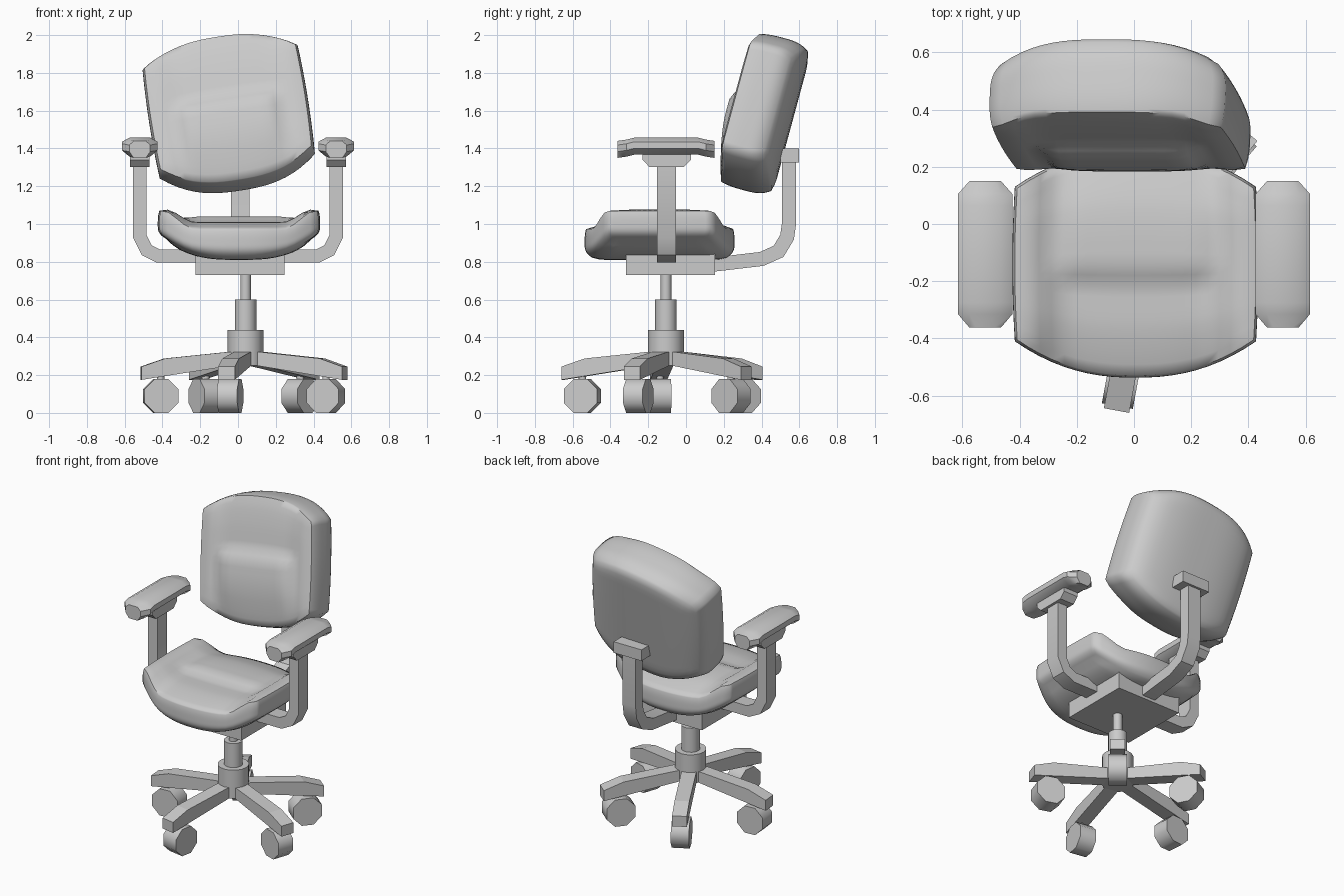
import bpy, bmesh
from math import radians, pi
from mathutils import Matrix, Vector

if "Cube" in bpy.data.objects:
    bpy.data.objects.remove(bpy.data.objects["Cube"])

CX, CY = 0.04, -0.106          # column axis


def finish(name, bm, matrix=None, smooth=None):
    bmesh.ops.recalc_face_normals(bm, faces=bm.faces)
    me = bpy.data.meshes.new(name)
    bm.to_mesh(me)
    bm.free()
    ob = bpy.data.objects.new(name, me)
    bpy.context.collection.objects.link(ob)
    if matrix is not None:
        me.transform(matrix)
    if smooth:
        bpy.ops.object.select_all(action='DESELECT')
        bpy.context.view_layer.objects.active = ob
        ob.select_set(True)
        bpy.ops.object.shade_smooth_by_angle(angle=radians(smooth))
    return ob


def loft(name, sections, matrix=None, smooth=None):
    """Skin a list of equal-length point loops and cap both ends."""
    bm = bmesh.new()
    rings = [[bm.verts.new(p) for p in s] for s in sections]
    n = len(rings[0])
    for a, b in zip(rings, rings[1:]):
        for i in range(n):
            j = (i + 1) % n
            bm.faces.new((a[i], a[j], b[j], b[i]))
    bm.faces.new(rings[0])
    bm.faces.new(rings[-1])
    return finish(name, bm, matrix, smooth)


def prism(name, profile, axis, lo, hi, matrix=None):
    """Extrude a 2D profile (horizontal, z) along x or y."""
    place = (lambda t, p: (t, p[0], p[1])) if axis == 'x' else (lambda t, p: (p[0], t, p[1]))
    return loft(name, [[place(t, p) for p in profile] for t in (lo, hi)], matrix)


def box(name, x, y, z):
    return prism(name, [(x[0], z[0]), (x[1], z[0]), (x[1], z[1]), (x[0], z[1])], 'y', *y)


def bent_bar(name, path, thick, axis, lo, hi):
    """Flat bar following a 2D path with mitred bends."""
    pts = [Vector(p) for p in path]
    left, right = [], []
    for i, p in enumerate(pts):
        d0 = (p - pts[i - 1]).normalized() if i else (pts[1] - p).normalized()
        d1 = (pts[i + 1] - p).normalized() if i < len(pts) - 1 else d0
        t = (d0 + d1).normalized()
        nrm = Vector((-t.y, t.x)) * (thick / 2 / max(0.5, t.dot(d0)))
        left.append(p + nrm)
        right.append(p - nrm)
    place = (lambda t, p: (t, p[0], p[1])) if axis == 'x' else (lambda t, p: (p[0], t, p[1]))
    secs = [[place(lo, a), place(hi, a), place(hi, b), place(lo, b)] for a, b in zip(left, right)]
    return loft(name, secs, smooth=35)


def cylinder(name, r, depth, segs, matrix, smooth=50):
    bm = bmesh.new()
    bmesh.ops.create_cone(bm, cap_ends=True, segments=segs, radius1=r, radius2=r, depth=depth)
    return finish(name, bm, matrix, smooth)


def ss(a, b, t):
    t = min(1, max(0, (t - a) / (b - a)))
    return t * t * (3 - 2 * t)


def cushion(name, w, d, bottom, top, arch, bolster, ridge, drop, inset, plan, matrix):
    """Padded slab: rounded plan, raised side bolsters, stepped middle panel."""
    bm = bmesh.new()
    bmesh.ops.create_cube(bm, size=2)
    bmesh.ops.subdivide_edges(bm, edges=bm.edges[:], cuts=19, use_grid_fill=True)
    for vert in bm.verts:
        u, v, s = vert.co
        au, av = abs(u), abs(v)
        k = 1 - inset[0] * max(0, -s) ** 3 - inset[1] * max(0, s) ** 3
        rim = 0.012 * ss(.85, 1, max(au, av))
        zb = bottom + arch * au ** 3 + rim
        zt = top + bolster * ss(.55, .95, au) - drop * ss(.5, 1, av) * (1 - ss(.7, 1, au)) - rim
        zt += ridge * ss(-.2, -.02, v) * (1 - ss(.2, 1.1, v)) * (1 - ss(.55, .7, au))
        vert.co = (w * u * k * (1 - .02 * v * v),
                   d * v * k * (1 - plan[0] * au ** plan[1]),
                   zb + (zt - zb) * (s + 1) / 2)
    return finish(name, bm, matrix, 60)


# Seat and backrest cushions
cushion('seat', .43, .397, .81, 1.01, .10, .072, .03, .025, (.1, .02), (.32, 2.3),
        Matrix.Translation((0.005, -.14, 0)))
upright = Matrix(((-1, 0, 0, 0), (0, 0, -1, 0), (0, -1, 0, 0), (0, 0, 0, 1)))
tilt = Matrix.Rotation(radians(-9), 4, 'Y') @ Matrix.Rotation(radians(-15), 4, 'X')
cushion('backrest', .425, .407, -.147, .155, .06, .015, .04, .01, (.08, .03), (.29, 2.6),
        Matrix.Translation((-.047, .418, 1.58)) @ tilt @ upright)

# Seat plate and backrest support
box('seat_plate', (-.225, .247), (-.317, .153), (.73, .85))
bent_bar('back_support', [(.10, .78), (.40, .815), (.49, .855), (.535, .93), (.545, 1.0), (.545, 1.35)],
         .075, 'x', -.036, .06)
box('back_bracket', (-.09, .115), (.50, .598), (1.326, 1.40))

# Armrests
pad_profile = [(-.095, 1.40), (-.095, 1.435), (-.055, 1.457), (.055, 1.457),
               (.095, 1.435), (.095, 1.40), (.055, 1.367), (-.055, 1.367)]
pad_stations = [(-.362, .58, -.017), (-.315, 1, -.01), (-.275, 1, 0),
                (.065, 1, 0), (.105, 1, -.01), (.15, .58, -.017)]
for side, s in (('left', -1), ('right', 1)):
    bent_bar('arm_post_' + side,
             [(s * .52, 1.33), (s * .52, .935), (s * .484, .862), (s * .42, .83), (s * .2, .83)],
             .07, 'y', -.153, -.053)
    prism('arm_bracket_' + side, [(-.23, 1.37), (-.23, 1.34), (-.195, 1.303), (-.01, 1.303),
                                  (.026, 1.34), (.026, 1.37)], 'x', s * .52 - .052, s * .52 + .052)
    loft('arm_pad_' + side, [[(s * .52 + x * k, y, z + dz) for x, z in pad_profile]
                             for y, k, dz in pad_stations], smooth=40)

# Gas column
for name, r, z0, z1 in (('column_hub', .095, .25, .44), ('column_sleeve', .057, .43, .60),
                        ('column_rod', .028, .59, .74)):
    cylinder(name, r, z1 - z0, 16, Matrix.Translation((CX, CY, (z0 + z1) / 2)))

# Five-star base with casters
leg_profile = [(0, .325), (.10, .322), (.43, .288), (.555, .245), (.555, .175), (.08, .25), (0, .25)]
for i, angle in enumerate((-100.5, -19, 50, 118, 184)):
    m = Matrix.Translation((CX, CY, 0)) @ Matrix.Rotation(radians(angle), 4, 'Z')
    prism(f'base_leg_{i + 1}', leg_profile, 'y', -.045, .045, m)
    cylinder(f'caster_stem_{i + 1}', .02, .08, 8, m @ Matrix.Translation((.45, 0, .18)))
    cylinder(f'caster_wheel_{i + 1}', .0965, .11, 8, m @ Matrix.Translation((.45, 0, .0895))
             @ Matrix.Rotation(pi / 2, 4, 'X') @ Matrix.Rotation(pi / 8, 4, 'Z'))
